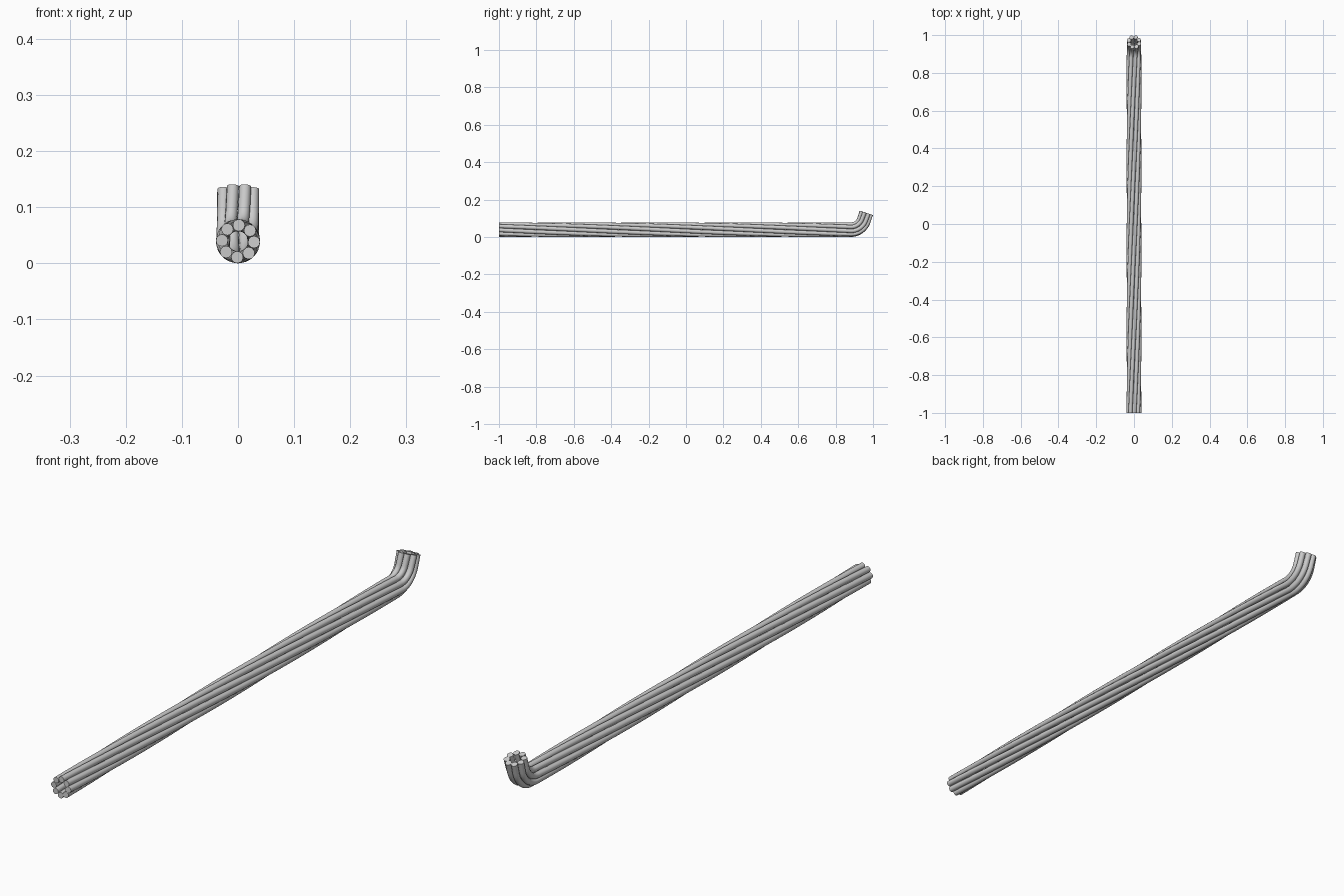
import bpy
from math import sin, cos, pi, radians

if "Cube" in bpy.data.objects:
    bpy.data.objects.remove(bpy.data.objects["Cube"])

STRANDS = 8
RING = 0.0285            # distance of strand centres from the bar axis
THICK = 0.0108           # strand radius
AXIS_Z = RING + THICK
TWIST = radians(-101)    # twist per unit of length
BEND_Y, BEND_R, BEND_A = 0.88, 0.075, radians(72)
STRAIGHT = BEND_Y + 1.0
ARC = BEND_R * BEND_A
TAIL = 0.04


def axis(s):
    """Point (y, z) and heading of the bar axis at length s."""
    if s <= STRAIGHT:
        return s - 1.0, AXIS_Z, 0.0
    a = min((s - STRAIGHT) / BEND_R, BEND_A)
    extra = max(0.0, s - STRAIGHT - ARC)
    y = BEND_Y + BEND_R * sin(a) + extra * cos(a)
    z = AXIS_Z + BEND_R * (1 - cos(a)) + extra * sin(a)
    return y, z, a


def strand_point(s, phase):
    y, z, a = axis(s)
    t = phase + TWIST * s
    u, v = RING * cos(t), RING * sin(t)
    return (u, y - v * sin(a), z + v * cos(a), 1.0)


# sample lengths: long straight run, finer bend, short tail
steps = [STRAIGHT * i / 60 for i in range(60)]
steps += [STRAIGHT + ARC * i / 16 for i in range(17)]
steps += [STRAIGHT + ARC + TAIL * i / 4 for i in range(1, 5)]

# twisted strands, each a capped round tube
for k in range(STRANDS):
    phase = radians(-3) + 2 * pi * k / STRANDS
    curve = bpy.data.curves.new(f"strand_{k + 1}", 'CURVE')
    curve.dimensions = '3D'
    curve.bevel_depth = THICK
    curve.bevel_resolution = 4
    curve.use_fill_caps = True
    spline = curve.splines.new('POLY')
    spline.points.add(len(steps) - 1)
    for p, s in zip(spline.points, steps):
        p.co = strand_point(s, phase)
    obj = bpy.data.objects.new(f"strand_{k + 1}", curve)
    bpy.context.collection.objects.link(obj)
    bpy.ops.object.select_all(action='DESELECT')
    obj.select_set(True)
    bpy.context.view_layer.objects.active = obj
    bpy.ops.object.convert(target='MESH')
    bpy.ops.object.shade_smooth_by_angle(angle=radians(40))
